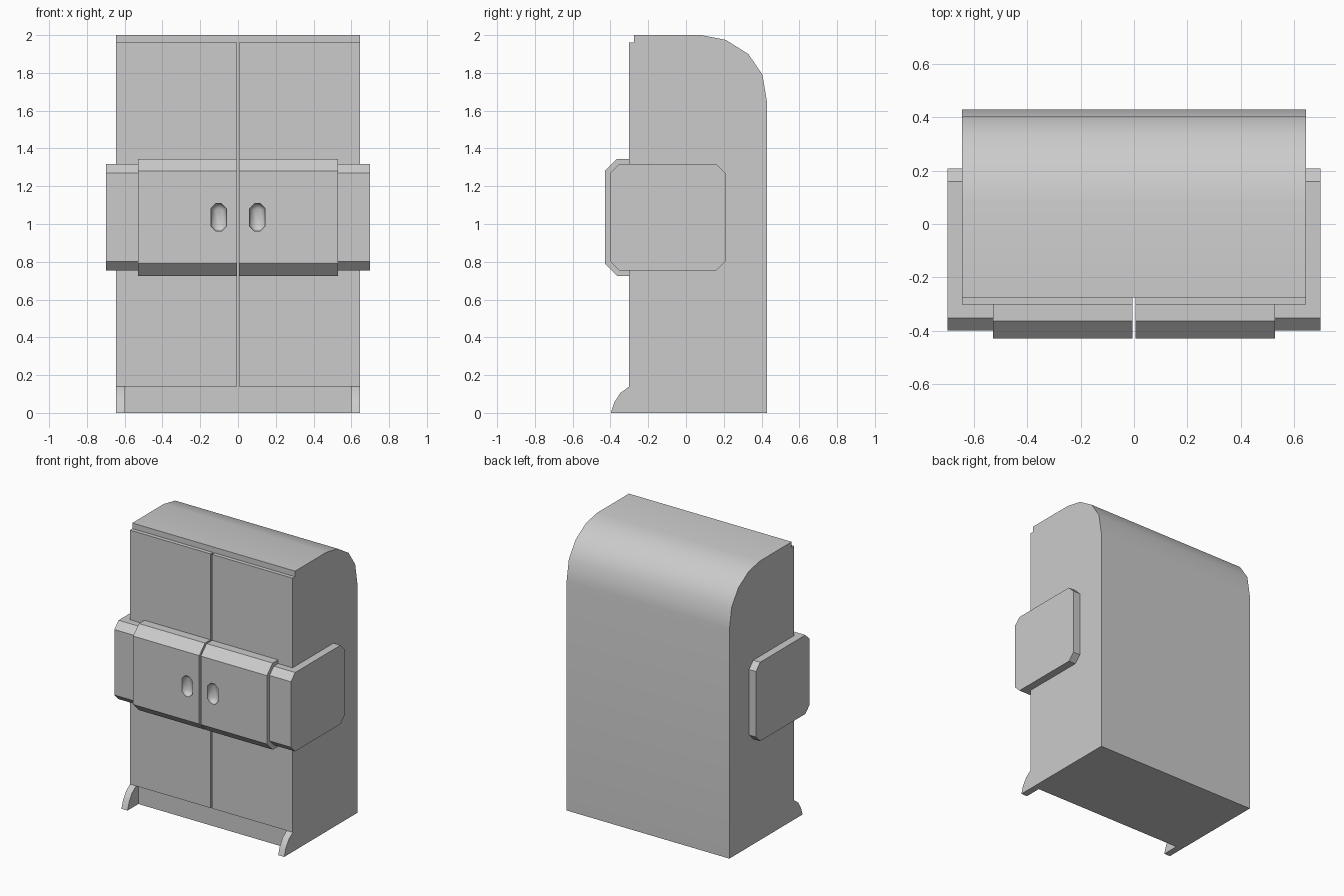
import bpy, bmesh
from math import radians

if "Cube" in bpy.data.objects:
    bpy.data.objects.remove(bpy.data.objects["Cube"])

FRONT, DOOR, BACK = -0.275, -0.303, 0.43
HALF_W, GAP = 0.645, 0.006


def loft(name, rings, smooth=0):
    """Closed solid through a list of equal-length vertex rings."""
    bm = bmesh.new()
    loops = [[bm.verts.new(p) for p in ring] for ring in rings]
    n = len(loops[0])
    for a, b in zip(loops, loops[1:]):
        for i in range(n):
            bm.faces.new((a[i], a[(i + 1) % n], b[(i + 1) % n], b[i]))
    bm.faces.new(loops[0])
    bm.faces.new(loops[-1])
    bmesh.ops.recalc_face_normals(bm, faces=bm.faces)
    mesh = bpy.data.meshes.new(name)
    bm.to_mesh(mesh)
    bm.free()
    obj = bpy.data.objects.new(name, mesh)
    bpy.context.collection.objects.link(obj)
    if smooth:
        bpy.ops.object.select_all(action='DESELECT')
        obj.select_set(True)
        bpy.context.view_layer.objects.active = obj
        bpy.ops.object.shade_smooth_by_angle(angle=radians(smooth))
    return obj


def prism(name, profile, x0, x1, smooth=0):
    """Extrude a (y, z) profile along x."""
    return loft(name, [[(x, y, z) for y, z in profile] for x in (x0, x1)], smooth)


def octagon(a0, a1, b0, b1, c):
    """Rectangle with corners cut by c."""
    return [(a0 + c, b0), (a1 - c, b0), (a1, b0 + c), (a1, b1 - c),
            (a1 - c, b1), (a0 + c, b1), (a0, b1 - c), (a0, b0 + c)]


# Cabinet body with rounded top rear edge
prism("cabinet_body", [(FRONT, 0), (FRONT, 2), (0.08, 2), (0.21, 1.975),
                       (0.33, 1.90), (0.405, 1.79), (BACK, 1.64), (BACK, 0)],
      -HALF_W, HALF_W, 30)

door_profile = [(FRONT, 0.14), (DOOR, 0.14), (DOOR, 1.96), (FRONT, 1.96)]
foot_profile = [(FRONT, 0), (-0.398, 0), (-0.38, 0.055), (-0.348, 0.105),
                (-0.30, 0.14), (FRONT, 0.14)]
band_profile = [(DOOR, 0.725), (-0.365, 0.725), (-0.43, 0.79),
                (-0.43, 1.28), (-0.365, 1.345), (DOOR, 1.345)]
wrap_profile = octagon(-0.40, 0.208, 0.753, 1.318, 0.048)

for side, s in (("left", -1), ("right", 1)):
    # Door leaf, foot and chamfered side wrap
    prism(side + "_door", door_profile, s * GAP, s * HALF_W)
    prism(side + "_foot", foot_profile, s * 0.597, s * HALF_W, 30)
    prism(side + "_side_wrap", wrap_profile, s * 0.53, s * 0.70)

    # Raised centre band on the door
    band = prism(side + "_door_band", band_profile, s * GAP, s * 0.53)

    # Scooped finger pull cut into the band
    cx, rings = s * 0.102, []
    for y, inset in ((-0.45, 0), (-0.42, 0), (-0.405, 0.01), (-0.395, 0.025)):
        ring = octagon(cx - 0.041 + inset, cx + 0.041 - inset,
                       0.962 + inset, 1.108 - inset, 0.026 - inset * 0.6)
        rings.append([(x, y, z) for x, z in ring])
    cutter = loft(side + "_pull_cutter", rings, 80)
    cutter.hide_render = True
    cutter.hide_set(True)
    cut = band.modifiers.new("finger_pull", 'BOOLEAN')
    cut.operation = 'DIFFERENCE'
    cut.object = cutter
